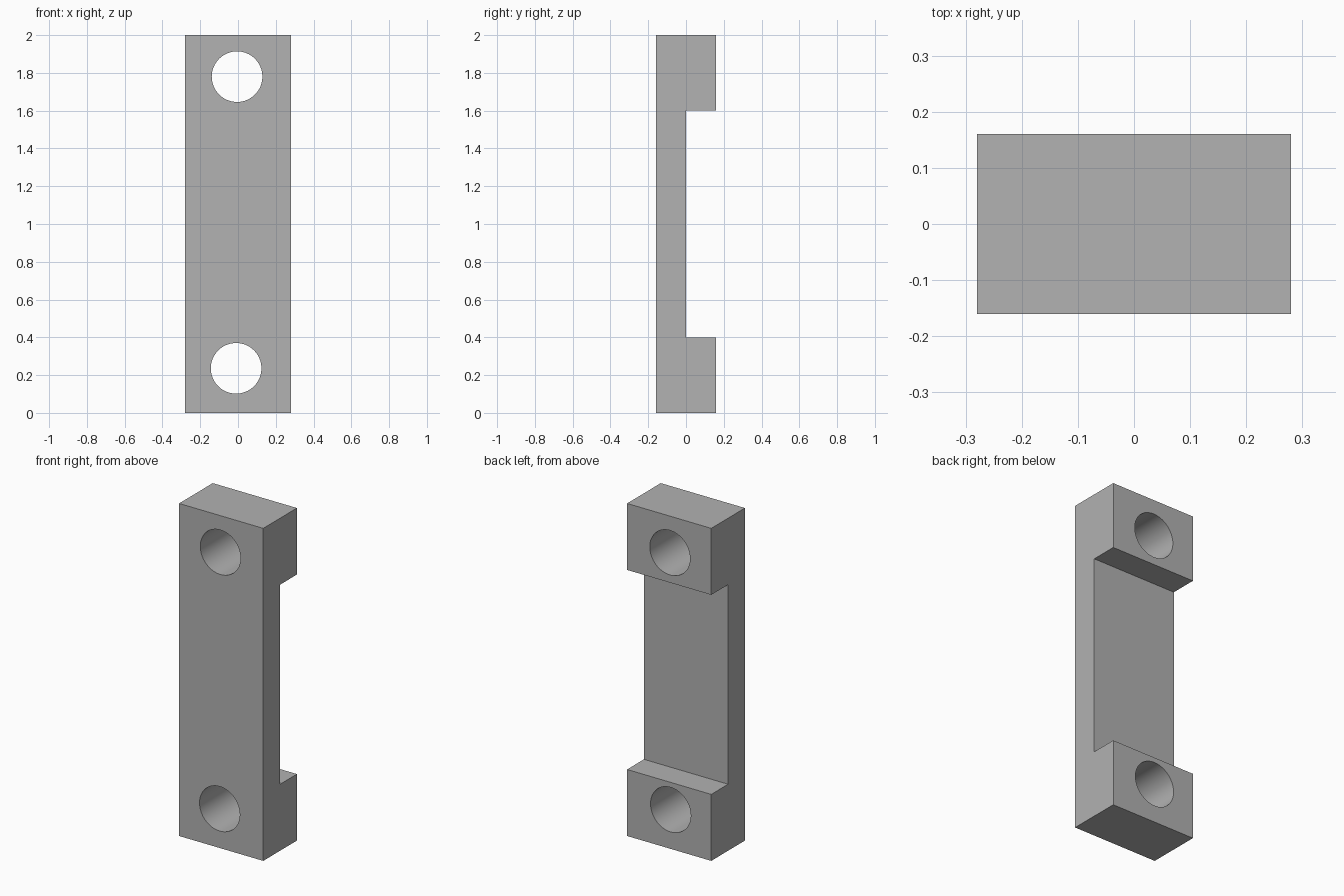
import bpy
import bmesh
import math
from mathutils import Vector

cube = bpy.data.objects.get("Cube")
if cube:
    bpy.data.objects.remove(cube, do_unlink=True)

HALF_WIDTH = 0.28
HALF_DEPTH = 0.16
HEIGHT = 2.0
FOOT = 0.4          # height of each thick end block
HOLE_RADIUS = 0.134

# Plain grey material
grey = bpy.data.materials.new("plain grey")
grey.use_nodes = True
colour = (0.445, 0.445, 0.445, 1)
grey.diffuse_color = colour
grey.node_tree.nodes["Principled BSDF"].inputs["Base Color"].default_value = colour

# Bracket body: side profile (y, z) extruded across the width
profile = [(-HALF_DEPTH, 0), (HALF_DEPTH, 0), (HALF_DEPTH, FOOT), (0, FOOT),
           (0, HEIGHT - FOOT), (HALF_DEPTH, HEIGHT - FOOT),
           (HALF_DEPTH, HEIGHT), (-HALF_DEPTH, HEIGHT)]
bm = bmesh.new()
side = bm.faces.new([bm.verts.new((-HALF_WIDTH, y, z)) for y, z in profile])
extruded = bmesh.ops.extrude_face_region(bm, geom=[side], use_keep_orig=True)
moved = [g for g in extruded["geom"] if isinstance(g, bmesh.types.BMVert)]
bmesh.ops.translate(bm, verts=moved, vec=Vector((2 * HALF_WIDTH, 0, 0)))
bmesh.ops.recalc_face_normals(bm, faces=bm.faces[:])
mesh = bpy.data.meshes.new("bracket_body")
bm.to_mesh(mesh)
bm.free()
mesh.materials.append(grey)
body = bpy.data.objects.new("bracket_body", mesh)
bpy.context.collection.objects.link(body)


def drill(name, x, z):
    """Cut a round through-hole from front to back."""
    bpy.ops.mesh.primitive_cylinder_add(
        vertices=64, radius=HOLE_RADIUS, depth=4 * HALF_DEPTH,
        location=(x, 0, z), rotation=(math.pi / 2, 0, 0))
    cutter = bpy.context.object
    cutter.name = name
    cutter.data.materials.append(grey)
    cutter.hide_render = True
    cut = body.modifiers.new(name, "BOOLEAN")
    cut.operation = "DIFFERENCE"
    cut.solver = "EXACT"
    cut.object = cutter
    bpy.context.view_layer.objects.active = body
    bpy.ops.object.modifier_apply(modifier=cut.name)
    bpy.data.objects.remove(cutter, do_unlink=True)


# Bolt holes
drill("upper_hole", -0.005, 1.78)
drill("lower_hole", -0.01, 0.236)

# Smooth hole walls, crisp block edges
bpy.ops.object.select_all(action="DESELECT")
body.select_set(True)
bpy.context.view_layer.objects.active = body
bpy.ops.object.shade_smooth_by_angle(angle=math.radians(30))
